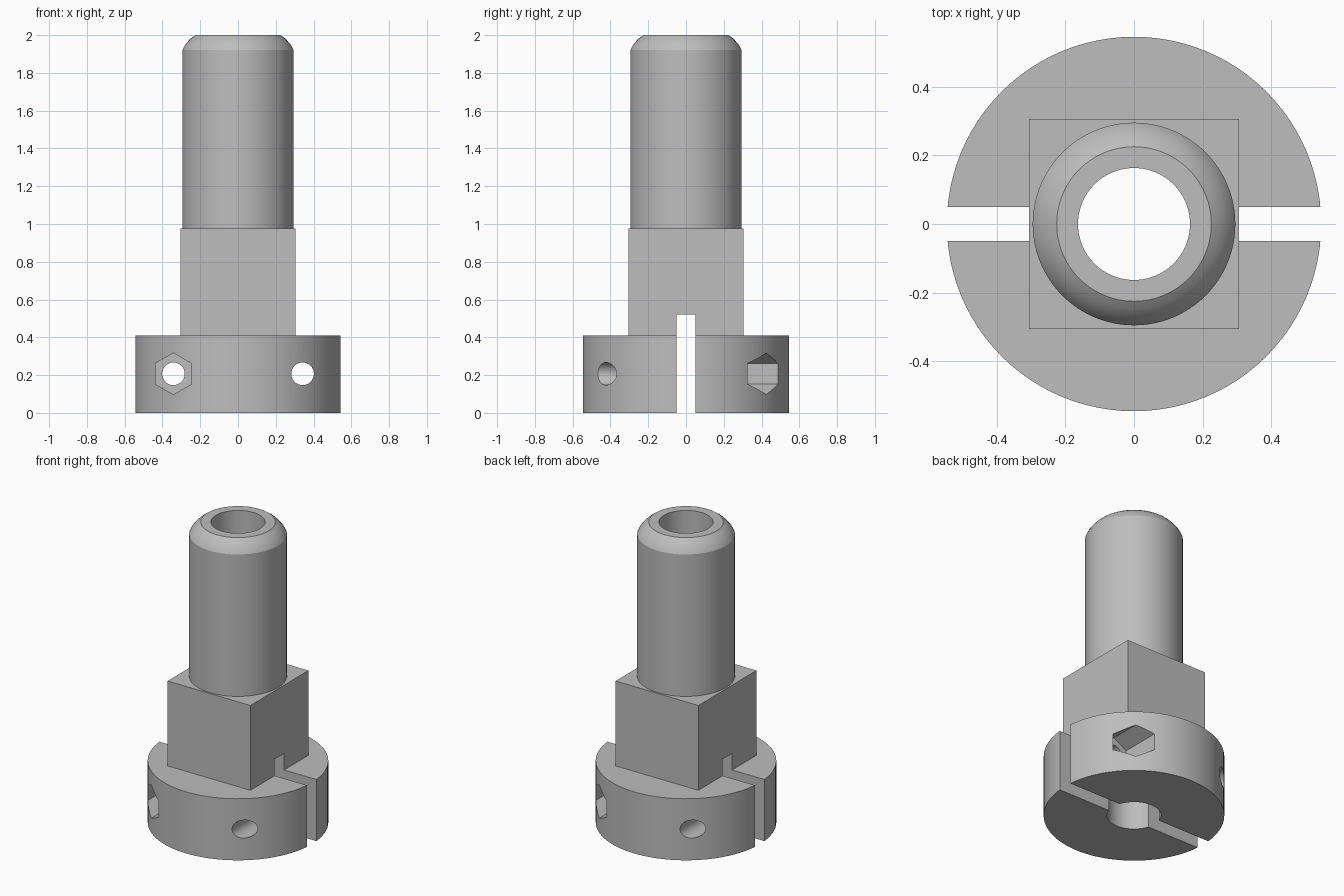
import bpy
import math
from mathutils import Matrix

cube = bpy.data.objects.get("Cube")
if cube:
    bpy.data.objects.remove(cube, do_unlink=True)

SIDES = 96
BORE = 0.163
BOLT_X, BOLT_Z = 0.342, 0.207
COLLAR_TOP, BLOCK_TOP = 0.41, 0.975

steel = bpy.data.materials.new("grey steel")
steel.use_nodes = True
colour = (0.51, 0.51, 0.51, 1)
steel.diffuse_color = colour
steel.node_tree.nodes["Principled BSDF"].inputs["Base Color"].default_value = colour


def box(name, size, centre):
    bpy.ops.mesh.primitive_cube_add(size=1, location=centre)
    ob = bpy.context.object
    ob.name = name
    ob.data.transform(Matrix.Diagonal((*size, 1)))
    return ob


def cylinder(name, radius, depth, centre, sides=SIDES, along_y=False):
    bpy.ops.mesh.primitive_cylinder_add(vertices=sides, radius=radius, depth=depth, location=centre)
    ob = bpy.context.object
    ob.name = name
    if along_y:
        ob.data.transform(Matrix.Rotation(math.pi / 2, 4, "X"))
    return ob


def revolve(name, profile):
    """Closed (radius, z) profile turned around the z axis."""
    n = len(profile)
    verts, faces = [], []
    for i in range(SIDES):
        a = math.tau * i / SIDES
        verts += [(r * math.cos(a), r * math.sin(a), z) for r, z in profile]
        j = (i + 1) % SIDES
        for k in range(n):
            m = (k + 1) % n
            faces.append((i * n + k, j * n + k, j * n + m, i * n + m))
    mesh = bpy.data.meshes.new(name)
    mesh.from_pydata(verts, [], faces)
    ob = bpy.data.objects.new(name, mesh)
    bpy.context.collection.objects.link(ob)
    return ob


def finish(ob, cutters=()):
    """Cut the part, then give it its colour and shading."""
    for cutter in cutters:
        mod = ob.modifiers.new(cutter.name, "BOOLEAN")
        mod.operation = "DIFFERENCE"
        mod.solver = "EXACT"
        mod.object = cutter
    bpy.ops.object.select_all(action="DESELECT")
    ob.select_set(True)
    bpy.context.view_layer.objects.active = ob
    for mod in list(ob.modifiers):
        bpy.ops.object.modifier_apply(modifier=mod.name)
    ob.data.materials.clear()
    ob.data.materials.append(steel)
    bpy.ops.object.shade_smooth_by_angle(angle=math.radians(25))


# Cutters: clamp slot, central bore, bolt holes and hexagonal nut pockets
slot = box("slot_cutter", (1.4, 0.1, 0.72), (0, 0, 0.16))
bore = cylinder("bore_cutter", BORE, 3, (0, 0, 0.5))
side_cutters = []
for side in (-1, 1):
    side_cutters.append(cylinder("bolt_hole_cutter", 0.06, 1.5, (side * BOLT_X, 0, BOLT_Z), 32, True))
    # pocket opens at the front on the right, at the back on the left
    side_cutters.append(cylinder("nut_pocket_cutter", 0.11, 0.5,
                                 (side * BOLT_X, side * 0.47, BOLT_Z), 6, True))

# Split clamp collar
collar = cylinder("clamp_collar", 0.545, COLLAR_TOP, (0, 0, COLLAR_TOP / 2))
finish(collar, [bore, slot] + side_cutters)

# Square block
block = box("square_block", (0.61, 0.61, BLOCK_TOP - COLLAR_TOP),
            (0, 0, (BLOCK_TOP + COLLAR_TOP) / 2))
finish(block, [bore, slot])

# Hollow shaft with a rounded shoulder
shaft = revolve("hollow_shaft", [(BORE, BLOCK_TOP), (0.295, BLOCK_TOP), (0.295, 1.92),
                                 (0.283, 1.944), (0.265, 1.966), (0.246, 1.985),
                                 (0.225, 2.0), (BORE, 2.0)])
finish(shaft)

for cutter in [slot, bore] + side_cutters:
    bpy.data.objects.remove(cutter, do_unlink=True)
